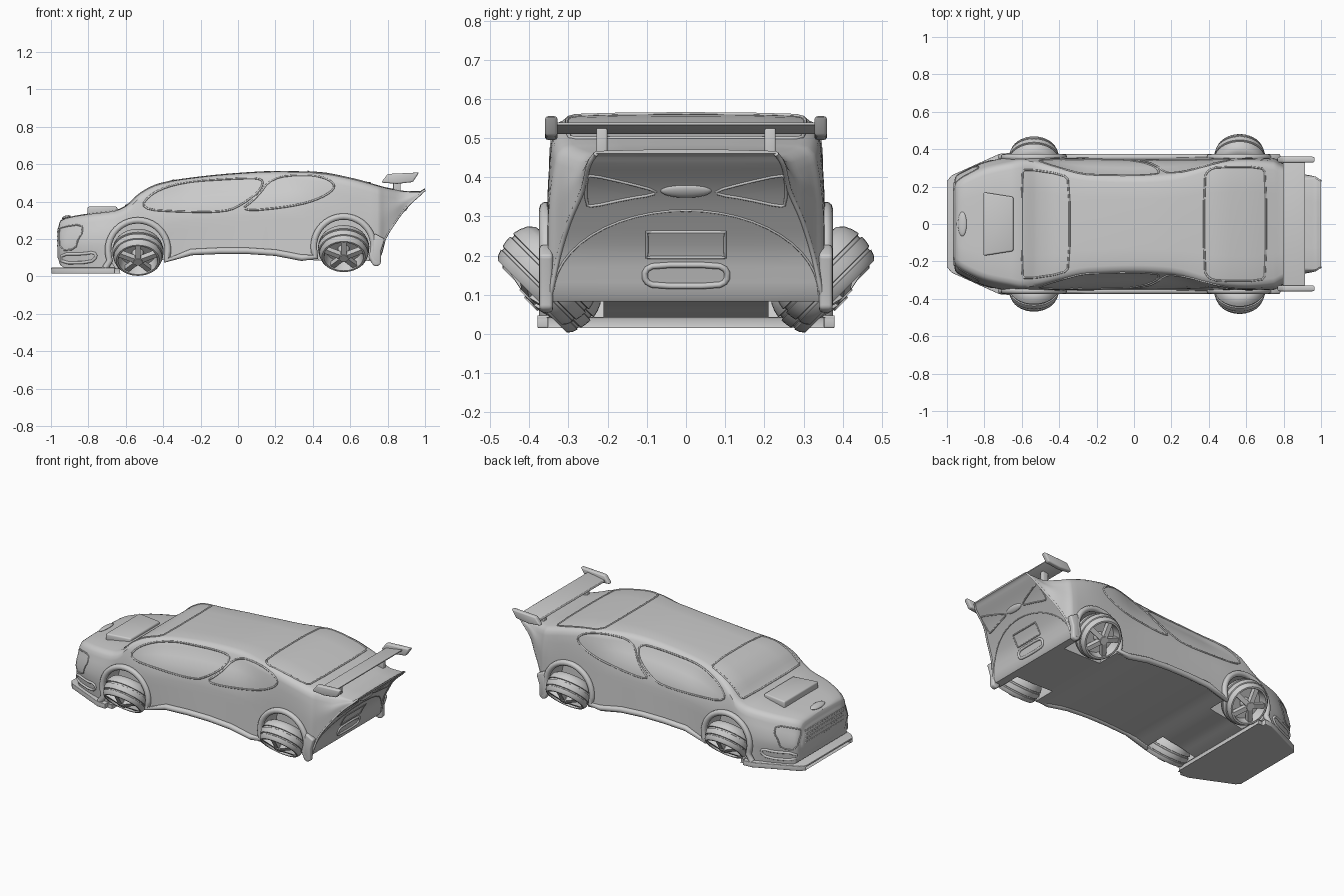
import bpy, bmesh, math
from mathutils import Vector, Matrix
from mathutils.bvhtree import BVHTree

if "Cube" in bpy.data.objects:
    bpy.data.objects.remove(bpy.data.objects["Cube"])

grey = bpy.data.materials.new("plain_grey")
grey.use_nodes = True
grey.diffuse_color = (0.6, 0.6, 0.6, 1)
grey.node_tree.nodes["Principled BSDF"].inputs["Base Color"].default_value = (0.6, 0.6, 0.6, 1)


def finish(ob, angle=35):
    """Assign the material and shade smooth with sharp edges kept."""
    ob.data.materials.clear()
    ob.data.materials.append(grey)
    bpy.ops.object.select_all(action='DESELECT')
    ob.select_set(True)
    bpy.context.view_layer.objects.active = ob
    bpy.ops.object.shade_smooth_by_angle(angle=math.radians(angle))
    return ob


def from_bmesh(name, bm, bevel=0.0):
    bmesh.ops.recalc_face_normals(bm, faces=bm.faces)
    if bevel:
        sharp = [e for e in bm.edges if e.calc_face_angle(0) > 0.6]
        bmesh.ops.bevel(bm, geom=sharp, offset=bevel, segments=3, profile=0.5, affect='EDGES')
    me = bpy.data.meshes.new(name)
    bm.to_mesh(me)
    bm.free()
    ob = bpy.data.objects.new(name, me)
    bpy.context.collection.objects.link(ob)
    return finish(ob)


def prism(name, points, offset, bevel=0.0):
    """Extrude a flat outline of 3D points along an offset."""
    bm = bmesh.new()
    face = bm.faces.new([bm.verts.new(p) for p in points])
    moved = bmesh.ops.extrude_face_region(bm, geom=[face])["geom"]
    bmesh.ops.translate(bm, vec=offset, verts=[v for v in moved if isinstance(v, bmesh.types.BMVert)])
    return from_bmesh(name, bm, bevel)


def box(name, centre, size, bevel=0.0):
    bm = bmesh.new()
    bmesh.ops.create_cube(bm, size=1, matrix=Matrix.Translation(centre) @ Matrix.Diagonal((*size, 1)))
    return from_bmesh(name, bm, bevel)


def tube(name, points, radius, cyclic=False):
    cu = bpy.data.curves.new(name, 'CURVE')
    cu.dimensions = '3D'
    cu.bevel_depth = radius
    cu.bevel_resolution = 3
    cu.use_fill_caps = True
    sp = cu.splines.new('POLY')
    sp.points.add(len(points) - 1)
    for p, co in zip(sp.points, points):
        p.co = (*co, 1)
    sp.use_cyclic_u = cyclic
    tmp = bpy.data.objects.new(name + "_path", cu)
    bpy.context.collection.objects.link(tmp)
    deps = bpy.context.evaluated_depsgraph_get()
    me = bpy.data.meshes.new_from_object(tmp.evaluated_get(deps))
    bpy.data.objects.remove(tmp)
    ob = bpy.data.objects.new(name, me)
    bpy.context.collection.objects.link(ob)
    return finish(ob, 50)


# Body stations: x, bottom z, top z, half widths at sill, waist and roof
STATIONS = [
    (-.965, .10, .25, .20, .22, .20), (-.95, .06, .295, .24, .255, .225),
    (-.90, .04, .315, .27, .285, .26), (-.78, .04, .335, .32, .335, .31),
    (-.66, .04, .35, .35, .355, .335), (-.60, .05, .375, .35, .355, .345),
    (-.52, .07, .445, .35, .355, .335), (-.42, .085, .495, .355, .355, .31),
    (-.25, .12, .525, .355, .35, .275), (0, .13, .55, .355, .345, .265),
    (.2, .12, .56, .355, .345, .275), (.42, .085, .556, .36, .35, .33),
    (.6, .083, .525, .36, .355, .345), (.745, .083, .485, .355, .352, .335),
    (.785, .2, .474, .33, .33, .315), (.84, .29, .463, .302, .302, .285),
    (.9, .37, .453, .268, .268, .257), (.97, .435, .452, .252, .25, .245),
    (1, .46, .467, .235, .235, .23)]


def slope(i, k):
    """Limited slope so that the skin never overshoots its stations."""
    if i in (0, len(STATIONS) - 1):
        return 0
    a, b, c = STATIONS[i - 1:i + 2]
    d0, d1 = (b[k] - a[k]) / (b[0] - a[0]), (c[k] - b[k]) / (c[0] - b[0])
    return 2 * d0 * d1 / (d0 + d1) if d0 * d1 > 0 else 0


def station(i, t):
    a, b = STATIONS[i], STATIONS[i + 1]
    h = b[0] - a[0]
    row = [a[0] + h * t]
    for k in range(1, 6):
        row.append(a[k] * (1 + 2 * t) * (1 - t) ** 2 + b[k] * t * t * (3 - 2 * t)
                   + h * (slope(i, k) * t * (1 - t) ** 2 - slope(i + 1, k) * t * t * (1 - t)))
    return row


def section(x, zb, zt, wl, wm, wt):
    h = zt - zb
    r = min(.045, h * .3)
    half = [(wl * .5, zb), (wl, zb)]
    for n in range(1, 9):
        t = n / 8
        y = wl + (wm - wl) * t * 2 if t < .5 else wm + (wt - wm) * (2 * t - 1) ** 2
        half.append((y, zb + (h - r) * t))
    for a in (math.pi / 6, math.pi / 3, math.pi / 2):
        half.append((wt - r + r * math.cos(a), zt - r + r * math.sin(a)))
    half.append((wt * .5, zt + .003))
    ring = [(0, zb)] + half + [(0, zt + .004)] + [(-y, z) for y, z in reversed(half)]
    return [Vector((x, y, z)) for y, z in ring]


bm = bmesh.new()
rows = [station(i, t / 4) for i in range(len(STATIONS) - 1) for t in range(4)] + [STATIONS[-1]]
rings = [[bm.verts.new(p) for p in section(*row)] for row in rows]
for a, b in zip(rings, rings[1:]):
    for j in range(len(a)):
        k = (j + 1) % len(a)
        bm.faces.new((a[j], a[k], b[k], b[j]))
bm.faces.new(rings[0])
bm.faces.new(rings[-1])
bmesh.ops.recalc_face_normals(bm, faces=bm.faces)
skin = BVHTree.FromBMesh(bm)
body = from_bmesh("body", bm)

# Wheel wells
ARCHES = {"front": (-.535, .14), "rear": (.565, .16)}
cutters = []
for end, (cx, cz) in ARCHES.items():
    for s in (-1, 1):
        bm = bmesh.new()
        bmesh.ops.create_cone(bm, cap_ends=True, segments=48, radius1=.152, radius2=.152, depth=.3,
                              matrix=Matrix.Translation((cx, s * .36, cz)) @ Matrix.Rotation(math.pi / 2, 4, 'X'))
        cut = from_bmesh("well_cutter", bm)
        cut.hide_render = True
        mod = body.modifiers.new("well", 'BOOLEAN')
        mod.operation, mod.solver, mod.object = 'DIFFERENCE', 'EXACT', cut
        cutters.append(cut)
deps = bpy.context.evaluated_depsgraph_get()
carved = bpy.data.meshes.new_from_object(body.evaluated_get(deps))
body.modifiers.clear()
body.data = carved
for cut in cutters:
    bpy.data.objects.remove(cut)
finish(body)


def trace(name, points, view, radius=.005, rounds=2, cyclic=True):
    """Round a flat outline, drop it on the body skin and run a thin bead along it."""
    pts = [Vector(p) for p in points]
    for _ in range(rounds):
        pts = [q for i, a in enumerate(pts) for b in [pts[(i + 1) % len(pts)]]
               for q in (a.lerp(b, .25), a.lerp(b, .75))]
    dense = []
    for i, a in enumerate(pts if cyclic else pts[:-1]):
        b = pts[(i + 1) % len(pts)]
        n = max(1, int((b - a).length / .012))
        dense += [a.lerp(b, k / n) for k in range(n)]
    hits = []
    for u, v in dense:
        start, ray = {"right": ((u, -1, v), (0, 1, 0)), "left": ((u, 1, v), (0, -1, 0)),
                      "top": ((u, v, 1), (0, 0, -1)), "rear": ((2, u, v), (-1, 0, 0))}[view]
        hit = skin.ray_cast(Vector(start), Vector(ray))[0]
        if hit:
            hits.append(hit)
    return tube(name, hits, radius, cyclic)


# Window frames, lamps and badges
for side in ("left", "right"):
    trace(side + "_front_window", [(-.53, .36), (-.46, .45), (-.3, .505), (0, .525), (.14, .525),
                                   (.12, .46), (.03, .39), (-.06, .345), (-.3, .345)], side)
    trace(side + "_rear_window", [(.0, .345), (.1, .42), (.18, .53), (.35, .545), (.47, .53),
                                  (.53, .48), (.45, .42), (.3, .375)], side)
    trace(side + "_headlight", [(-.957, .25), (-.94, .265), (-.835, .28), (-.83, .235), (-.855, .2),
                                (-.87, .145), (-.952, .138)], side, .004, 1)
    trace(side + "_fog_slot", [(-.945, .12), (-.83, .12), (-.77, .13), (-.755, .105), (-.79, .075), (-.945, .072)],
          side, .008, 1)
    s = 1 if side == "left" else -1
    trace(side + "_tail_light", [(s * .255, .40), (s * .24, .405), (s * .15, .385), (s * .075, .365),
                                 (s * .085, .355), (s * .15, .345), (s * .24, .325), (s * .255, .33)], "rear", .004, 1)
trace("windscreen", [(-.6, .27), (-.58, .295), (-.38, .265), (-.345, .23),
                     (-.345, -.23), (-.38, -.265), (-.58, -.295), (-.6, -.27)], "top", rounds=1)
trace("rear_screen", [(.375, .25), (.4, .29), (.45, .305), (.68, .305), (.705, .27),
                      (.705, -.27), (.68, -.305), (.45, -.305), (.4, -.29), (.375, -.25)], "top", rounds=1)
trace("plate_frame", [(-.1, .195), (.1, .195), (.1, .26), (-.1, .26)], "rear", .004, 0)
trace("exhaust_slot", [(-.08, .122), (.08, .122), (.105, .135), (.105, .163),
                       (.08, .176), (-.08, .176), (-.105, .163), (-.105, .135)], "rear", .008, 1)
trace("bumper_seam", [(.34 * math.cos(a * math.pi / 24), .1 + .215 * math.sin(a * math.pi / 24))
                      for a in range(25)], "rear", .003, 0, False)
for name, centre, size, tilt in (("nose_badge", (-.918, 0, .316), (.024, .065, .01), -.25),
                                 ("tail_badge", (.896, 0, .365), (.01, .065, .02), .6)):
    bm = bmesh.new()
    bmesh.ops.create_uvsphere(bm, u_segments=24, v_segments=12, radius=1, matrix=Matrix.Translation(centre)
                              @ Matrix.Rotation(tilt, 4, 'Y') @ Matrix.Diagonal((*size, 1)))
    from_bmesh(name, bm)

# Hood scoop and grille
prism("hood_scoop", [(x, y, .325) for x, y in ((-.805, -.17), (-.645, -.145), (-.645, .145), (-.805, .17))],
      (0, 0, .048), .009)
for n in range(4):
    box("grille_slat", (-.95, 0, .165 + n * .025), (.035, .38, .01), .003)

# Splitter: a floor plate with a rim hanging from its outer edge
edge = [(-1, .23), (-.975, .26), (-.72, .375), (-.66, .38)]
outline = edge + [(x, -y) for x, y in reversed(edge)]
inner = [(x + .03, y * .93) for x, y in outline]
prism("splitter_plate", [(x, y, .036) for x, y in outline], (0, 0, .011), .003)
prism("splitter_rim", [(x, y, .015) for x, y in outline[::-1] + inner], (0, 0, .028), .004)


# Sill bead wrapping both arches, and the rear edges
def arch(cx, cz, radius=.16):
    return [(cx - radius * math.cos(a), cz + radius * math.sin(a))
            for a in [math.radians(-20 + 220 * n / 24) for n in range(25)]]


path = [(-.71, .045)] + arch(*ARCHES["front"]) + [(-.25, .13), (-.1, .137), (.05, .137), (.2, .127), (.34, .1)]
path += arch(*ARCHES["rear"]) + [(.725, .085), (.74, .075)]
tail = [(r[0], r[3], r[1]) for r in rows if r[0] > .74]
for side, s in (("left", 1), ("right", -1)):
    tube(side + "_sill_trim", [(x, s * .357, z) for x, z in path], .018)
    tube(side + "_tail_edge", [(x, s * (y - .005), z) for x, y, z in tail], .006)
    prism(side + "_rear_bumper_end", [(x, s * .34, z) for x, z in (
        (.7, .11), (.72, .062), (.74, .053), (.763, .065), (.765, .14), (.785, .2), (.73, .23))],
        (0, s * .034, 0), .009)

# Strongly tilted wheels with rounded treads and five spokes
TYRE = [(0, -.06), (.085, -.06), (.108, -.056), (.124, -.042), (.133, -.022), (.137, -.004), (.131, -.002),
        (.131, .006), (.137, .008), (.136, .024), (.133, .038), (.127, .04), (.127, .046), (.13, .048),
        (.125, .062), (.116, .073), (.106, .073), (.101, .06), (.096, .015), (0, .015)]
for end, (cx, cz) in ARCHES.items():
    for side, s in (("left", 1), ("right", -1)):
        bm = bmesh.new()
        verts = [bm.verts.new((r, 0, z)) for r, z in TYRE]
        prof = [bm.edges.new(p) for p in zip(verts, verts[1:])]
        bmesh.ops.spin(bm, geom=verts + prof, cent=(0, 0, 0), axis=(0, 0, 1), angle=math.tau, steps=40)
        bmesh.ops.remove_doubles(bm, verts=bm.verts, dist=.0003)
        for n in range(5):
            bmesh.ops.create_cube(bm, size=1, matrix=Matrix.Rotation(n * math.tau / 5, 4, 'Z')
                                  @ Matrix.Translation((.06, 0, .06)) @ Matrix.Rotation(.2, 4, 'Y')
                                  @ Matrix.Diagonal((.09, .028, .03, 1)))
        bmesh.ops.create_cone(bm, cap_ends=True, segments=20, radius1=.032, radius2=.024, depth=.075,
                              matrix=Matrix.Translation((0, 0, .05)))
        out = Vector((0, s, -1)).to_track_quat('Z', 'X').to_matrix().to_4x4()
        y = .335 if end == "front" else .347
        bm.transform(Matrix.Translation((cx, s * y, cz - .003)) @ out)
        from_bmesh(f"{end}_{side}_wheel", bm)

# Rear wing
prism("wing_blade", [(.795, -.34, .51), (.8, -.34, .521), (.915, -.34, .54), (.915, -.34, .533)], (0, .68, 0), .002)
for side, s in (("left", 1), ("right", -1)):
    prism(side + "_wing_end", [(.765, s * .328, .502), (.8, s * .328, .548), (.968, s * .328, .556),
                               (.935, s * .328, .505), (.85, s * .328, .495)], (0, s * .032, 0), .008)
    box(side + "_wing_post", (.85, s * .215, .485), (.04, .028, .08), .005)
